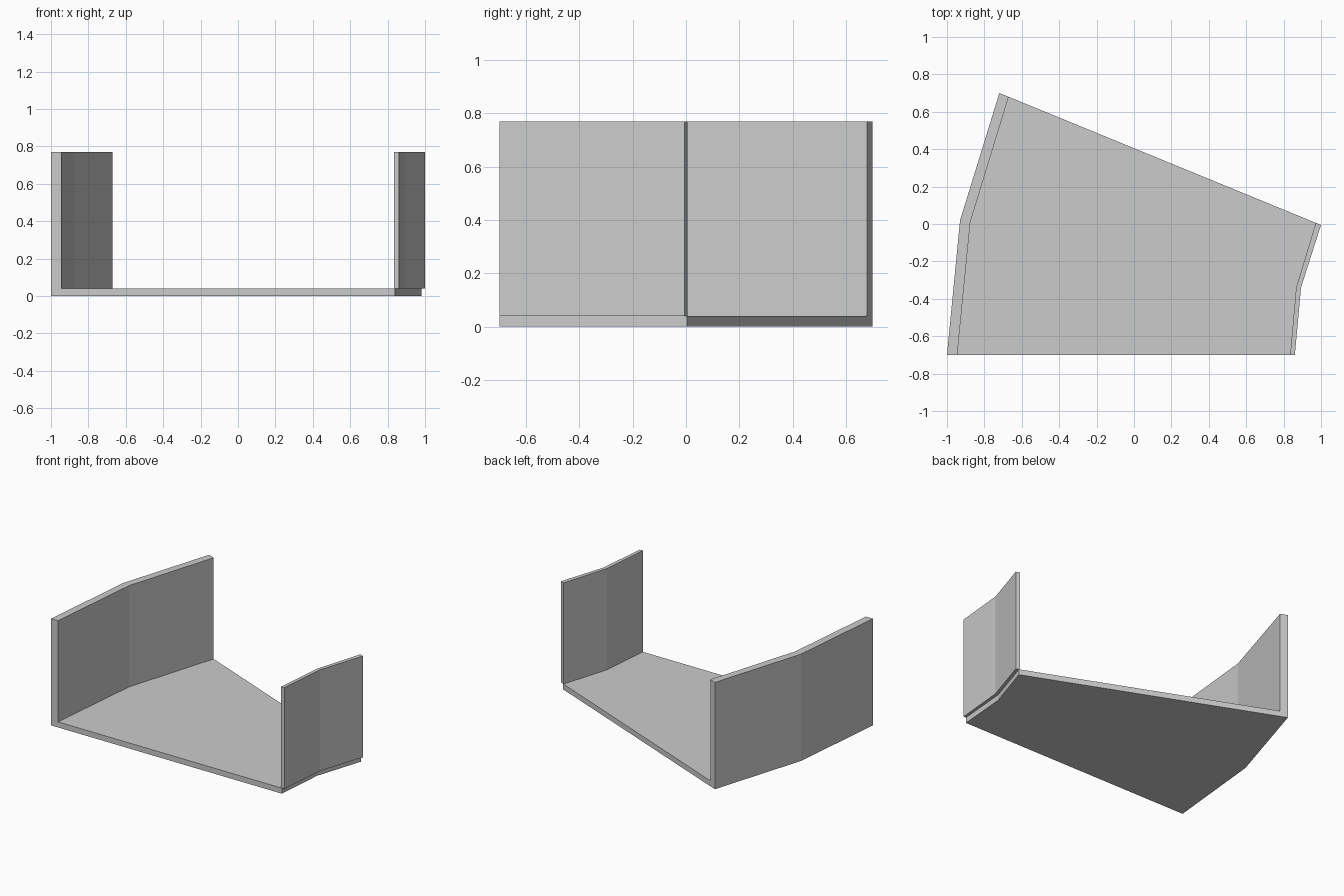
import bpy
import bmesh

if "Cube" in bpy.data.objects:
    bpy.data.objects.remove(bpy.data.objects["Cube"])

FLOOR_TOP = 0.04
WALL_TOP = 0.77


def loft(name, sections):
    """Join matching cross-sections with quads and cap both ends."""
    bm = bmesh.new()
    rings = [[bm.verts.new(p) for p in s] for s in sections]
    n = len(rings[0])
    for a, b in zip(rings, rings[1:]):
        for i in range(n):
            j = (i + 1) % n
            bm.faces.new((a[i], a[j], b[j], b[i]))
    bm.faces.new(rings[0])
    bm.faces.new(rings[-1])
    bmesh.ops.recalc_face_normals(bm, faces=bm.faces)
    mesh = bpy.data.meshes.new(name)
    bm.to_mesh(mesh)
    bm.free()
    obj = bpy.data.objects.new(name, mesh)
    bpy.context.collection.objects.link(obj)
    return obj


# Plan outlines, front to back
left_outer = [(-1.0, -0.70), (-0.93, 0.02), (-0.72, 0.70)]
left_inner = [(-0.945, -0.70), (-0.875, 0.01), (-0.67, 0.68)]
floor_right = [(0.84, -0.70), (0.87, -0.34), (0.98, 0.003)]
right_inner = [(0.835, -0.70), (0.867, -0.34), (0.972, 0.006)]
right_outer = [(0.86, -0.70), (0.893, -0.34), (1.0, -0.005)]

# Floor and left wall: one bent L-shaped section
loft("floor_and_left_wall", [
    [(*o, 0), (*r, 0), (*r, FLOOR_TOP), (*i, FLOOR_TOP), (*i, WALL_TOP), (*o, WALL_TOP)]
    for o, i, r in zip(left_outer, left_inner, floor_right)])

# Right wall: thinner bent panel resting on the floor edge
loft("right_wall", [
    [(*i, FLOOR_TOP), (*o, FLOOR_TOP), (*o, WALL_TOP), (*i, WALL_TOP)]
    for i, o in zip(right_inner, right_outer)])
